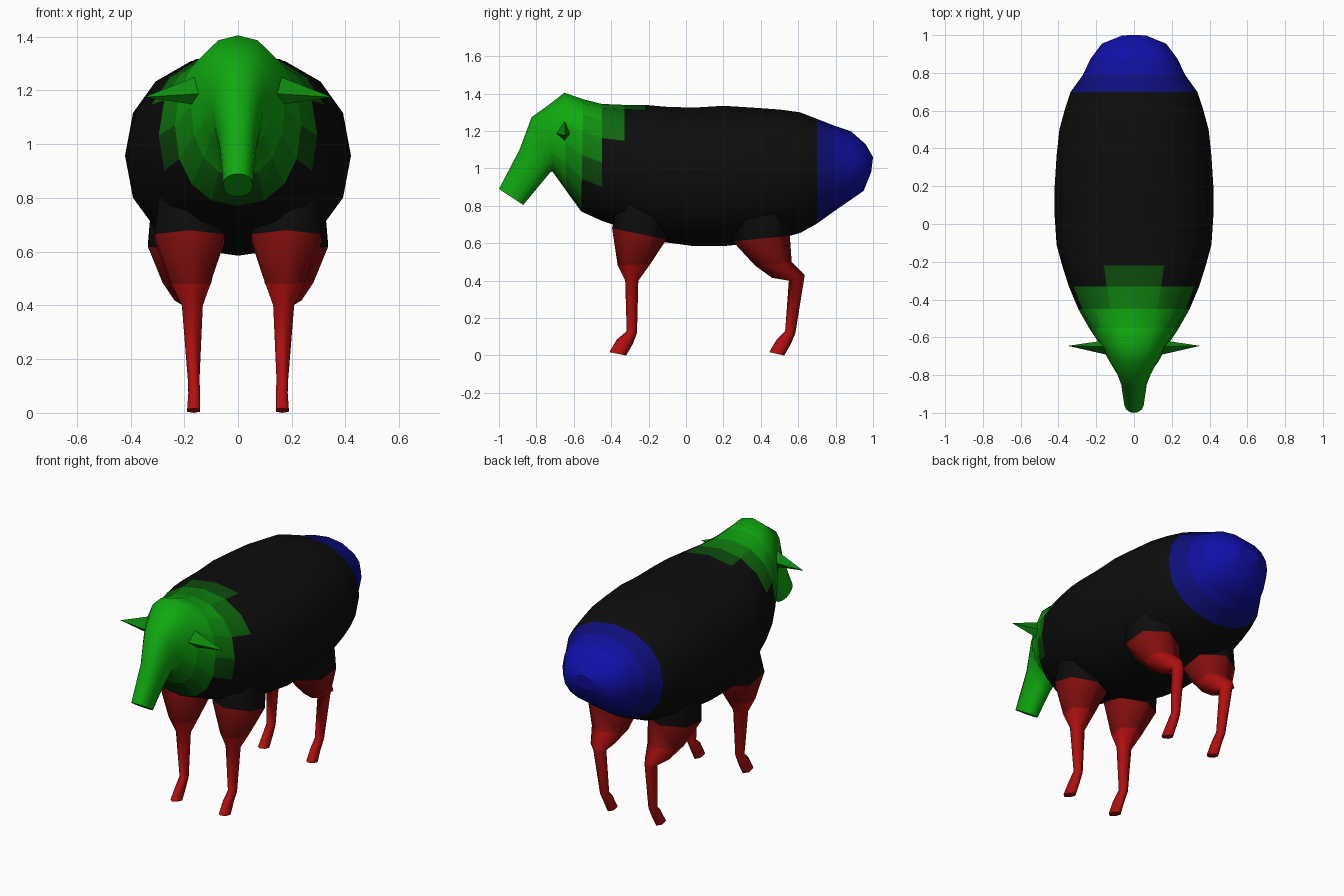
import bpy, bmesh, math
from mathutils import Vector

BLACK = (0.004, 0.004, 0.004)
GREEN = (0.005, 0.40, 0.005)
BLUE = (0.005, 0.005, 0.40)
RED = (0.45, 0.005, 0.005)
LEVELS = 6


def material(name, colour, level):
    full = f"{name}_{level}" if level else "black"
    mat = bpy.data.materials.get(full)
    if not mat:
        mat = bpy.data.materials.new(full)
        f = level / LEVELS
        mat.diffuse_color = [b + (c - b) * f for b, c in zip(BLACK, colour)] + [1]
    return mat


def finish(bm, name, tint):
    """Turn bmesh into an object; tint(center) -> (name, colour, 0..1)."""
    bmesh.ops.recalc_face_normals(bm, faces=bm.faces)
    me = bpy.data.meshes.new(name)
    bm.to_mesh(me)
    bm.free()
    slots = {}
    for p in me.polygons:
        n, c, t = tint(p.center)
        mat = material(n, c, round(max(0, min(1, t)) * LEVELS))
        if mat.name not in slots:
            slots[mat.name] = len(slots)
            me.materials.append(mat)
        p.material_index = slots[mat.name]
        p.use_smooth = len(p.vertices) == 4
    ob = bpy.data.objects.new(name, me)
    bpy.context.collection.objects.link(ob)
    return ob


def loft(name, rings, n, power, tint, side=1):
    """Rings: (y, z) of one edge, (y, z) of the opposite edge, x centre, half width."""
    bm = bmesh.new()
    loops = []
    for y0, z0, y1, z1, xc, hw in rings:
        a, b = Vector((xc * side, y0, z0)), Vector((xc * side, y1, z1))
        mid, half = (a + b) / 2, (a - b) / 2
        loop = []
        for i in range(n):
            t = 2 * math.pi * i / n
            c, s = math.cos(t), math.sin(t)
            c = math.copysign(abs(c) ** (2 / power), c)
            s = math.copysign(abs(s) ** (2 / power), s)
            loop.append(bm.verts.new(mid + half * c + Vector((hw * s, 0, 0))))
        loops.append(loop)
    for p, q in zip(loops, loops[1:]):
        for i in range(n):
            j = (i + 1) % n
            bm.faces.new((p[i], p[j], q[j], q[i]))
    bm.faces.new(loops[0])
    bm.faces.new(loops[-1])
    return finish(bm, name, tint)


def body_tint(c):
    if c.y > 0.3:
        return "blue", BLUE, (c.y - 0.66) / 0.2
    return "green", GREEN, (-0.25 - c.y - (1.3 - c.z) * 0.6) / 0.32


def leg_tint(c):
    return "red", RED, (0.72 - c.z) / 0.3


# Body, neck and muzzle in one lofted skin: top edge, bottom edge, half width
body = [
    (1.00, 1.06, 0.99, 0.98, 0, 0.07),
    (0.96, 1.13, 0.95, 0.88, 0, 0.17),
    (0.88, 1.20, 0.87, 0.825, 0, 0.23),
    (0.79, 1.23, 0.79, 0.77, 0, 0.27),
    (0.70, 1.265, 0.70, 0.705, 0, 0.335),
    (0.61, 1.30, 0.61, 0.655, 0, 0.365),
    (0.50, 1.315, 0.50, 0.625, 0, 0.395),
    (0.36, 1.325, 0.36, 0.60, 0, 0.41),
    (0.20, 1.335, 0.20, 0.585, 0, 0.42),
    (0.04, 1.325, 0.04, 0.585, 0, 0.42),
    (-0.11, 1.33, -0.11, 0.605, 0, 0.41),
    (-0.22, 1.34, -0.22, 0.64, 0, 0.38),
    (-0.33, 1.34, -0.33, 0.68, 0, 0.345),
    (-0.45, 1.345, -0.45, 0.72, 0, 0.295),
    (-0.55, 1.37, -0.56, 0.77, 0, 0.235),
    (-0.65, 1.405, -0.64, 0.88, 0, 0.175),
    (-0.74, 1.335, -0.715, 0.985, 0, 0.13),
    (-0.825, 1.275, -0.725, 0.98, 0, 0.095),
    (-0.89, 1.10, -0.775, 0.92, 0, 0.07),
    (-1.00, 0.89, -0.87, 0.805, 0, 0.055),
]
loft("body_and_head", body, 16, 2.2, body_tint)

# Legs: front edge, rear edge, x centre, half width, from shoulder to toe
front_leg = [
    (-0.37, 0.80, -0.08, 0.80, 0.19, 0.12),
    (-0.395, 0.68, -0.105, 0.62, 0.18, 0.15),
    (-0.365, 0.48, -0.19, 0.49, 0.175, 0.085),
    (-0.325, 0.40, -0.255, 0.40, 0.17, 0.045),
    (-0.317, 0.13, -0.262, 0.12, 0.165, 0.025),
    (-0.37, 0.085, -0.285, 0.06, 0.163, 0.025),
    (-0.41, 0.018, -0.32, 0.0, 0.165, 0.028),
]
hind_leg = [
    (0.23, 0.78, 0.56, 0.80, 0.20, 0.14),
    (0.25, 0.61, 0.555, 0.64, 0.205, 0.15),
    (0.37, 0.48, 0.565, 0.50, 0.19, 0.105),
    (0.46, 0.415, 0.635, 0.43, 0.185, 0.06),
    (0.55, 0.40, 0.63, 0.40, 0.175, 0.035),
    (0.53, 0.13, 0.585, 0.12, 0.165, 0.025),
    (0.485, 0.085, 0.56, 0.06, 0.163, 0.025),
    (0.445, 0.018, 0.525, 0.0, 0.165, 0.028),
]
for side, label in ((-1, "right"), (1, "left")):
    loft(f"front_leg_{label}", front_leg, 6, 2, leg_tint, side)
    loft(f"hind_leg_{label}", hind_leg, 6, 2, leg_tint, side)

    # Ear: thin pointed wedge
    bm = bmesh.new()
    base = [bm.verts.new((side * x, y, z)) for x, y, z in
            ((0.11, -0.65, 1.27), (0.11, -0.70, 1.19), (0.11, -0.65, 1.14), (0.11, -0.61, 1.19))]
    tip = bm.verts.new((side * 0.35, -0.645, 1.175))
    bm.faces.new(base)
    for i in range(4):
        bm.faces.new((base[i], base[(i + 1) % 4], tip))
    finish(bm, f"ear_{label}", lambda c: ("green", GREEN, 0.7))
